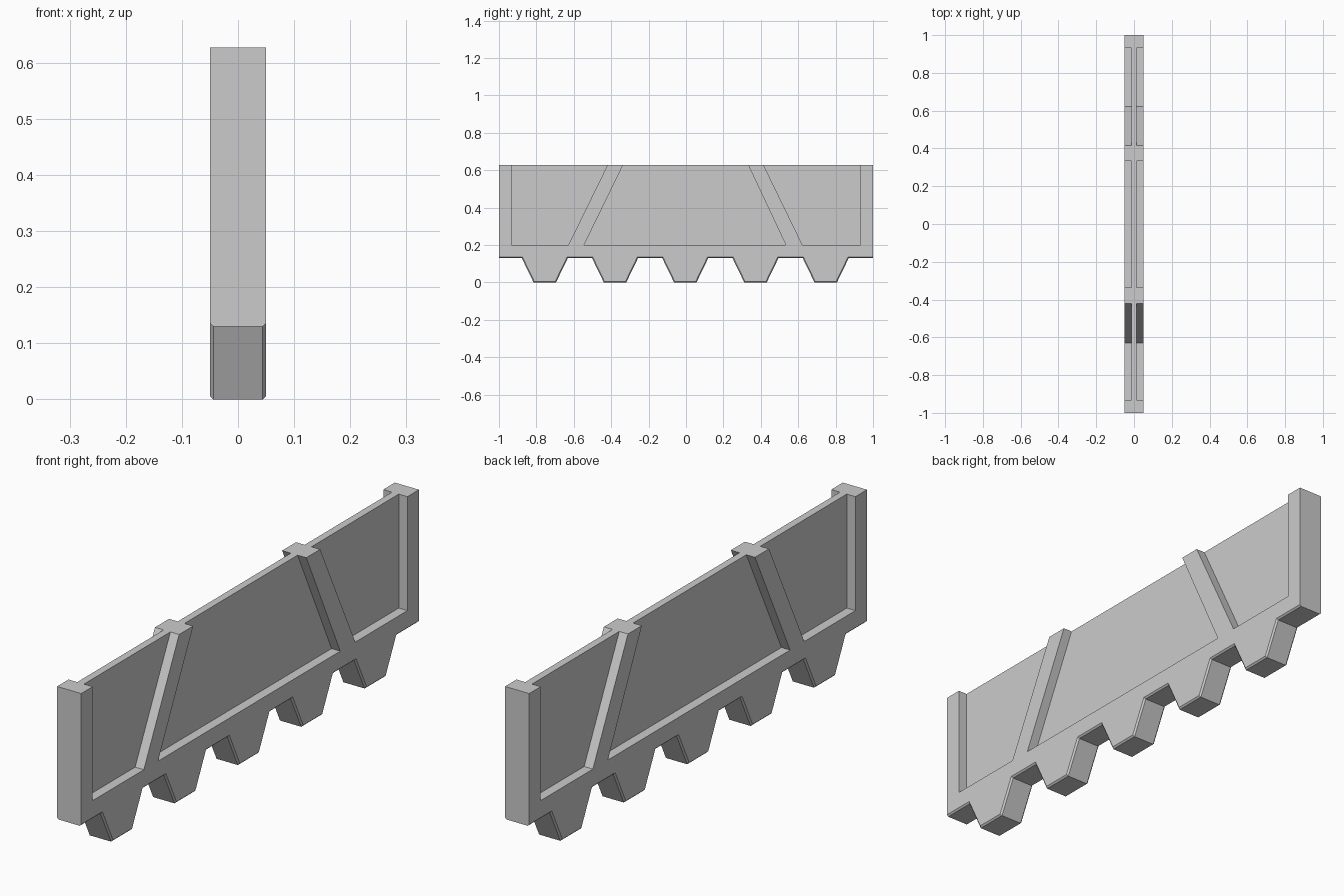
import bpy, bmesh

if "Cube" in bpy.data.objects:
    bpy.data.objects.remove(bpy.data.objects["Cube"])

TOP, RAIL, BASE = 0.627, 0.2, 0.13   # top edge, panel floor, tooth root
SHIFT = -0.004                       # teeth and braces sit slightly off centre


def plate(name, outline, half, chamfer_count=0, chamfer=0.006):
    """Extrude a (y, z) outline to x = +-half; chamfer its first edges on both sides."""
    bm = bmesh.new()
    sides = [[bm.verts.new((x, y, z)) for y, z in outline] for x in (-half, half)]
    back, front = sides
    n = len(outline)
    bm.faces.new(back[::-1])
    bm.faces.new(front)
    for i in range(n):
        j = (i + 1) % n
        bm.faces.new((back[i], back[j], front[j], front[i]))
    bmesh.ops.recalc_face_normals(bm, faces=bm.faces[:])
    if chamfer_count:
        edges = [bm.edges.get((s[i], s[i + 1])) for s in sides for i in range(chamfer_count)]
        bmesh.ops.bevel(bm, geom=edges, offset=chamfer, offset_type='OFFSET',
                        segments=1, affect='EDGES')
    mesh = bpy.data.meshes.new(name)
    bm.to_mesh(mesh)
    bm.free()
    obj = bpy.data.objects.new(name, mesh)
    bpy.context.collection.objects.link(obj)
    return obj


# Recessed panel outlines, open at the top: down one side, along the floor, up the other
left = [(-0.932, TOP), (-0.932, RAIL), (-0.625 + SHIFT, RAIL), (-0.416 + SHIFT, TOP)]
middle = [(-0.333 + SHIFT, TOP), (-0.541 + SHIFT, RAIL),
          (0.538 + SHIFT, RAIL), (0.337 + SHIFT, TOP)]
right = [(0.419 + SHIFT, TOP), (0.627 + SHIFT, RAIL), (0.932, RAIL), (0.932, TOP)]

# Toothed lower edge
lower = [(-1, BASE)]
for i in range(-2, 3):
    c = SHIFT + 0.3755 * i
    lower += [(c - 0.123, BASE), (c - 0.06, 0), (c + 0.06, 0), (c + 0.123, BASE)]
lower.append((1, BASE))

# Frame: teeth, rail, end posts and slanted braces in one profile
upper = [(1, TOP)] + right[::-1] + middle[::-1] + left[::-1] + [(-1, TOP)]
plate("toothed_frame", lower + upper, 0.05, len(lower) - 1)

# Thin web panels filling the openings
for name, outline in (("left_panel", left), ("middle_panel", middle), ("right_panel", right)):
    plate(name, outline, 0.014)
